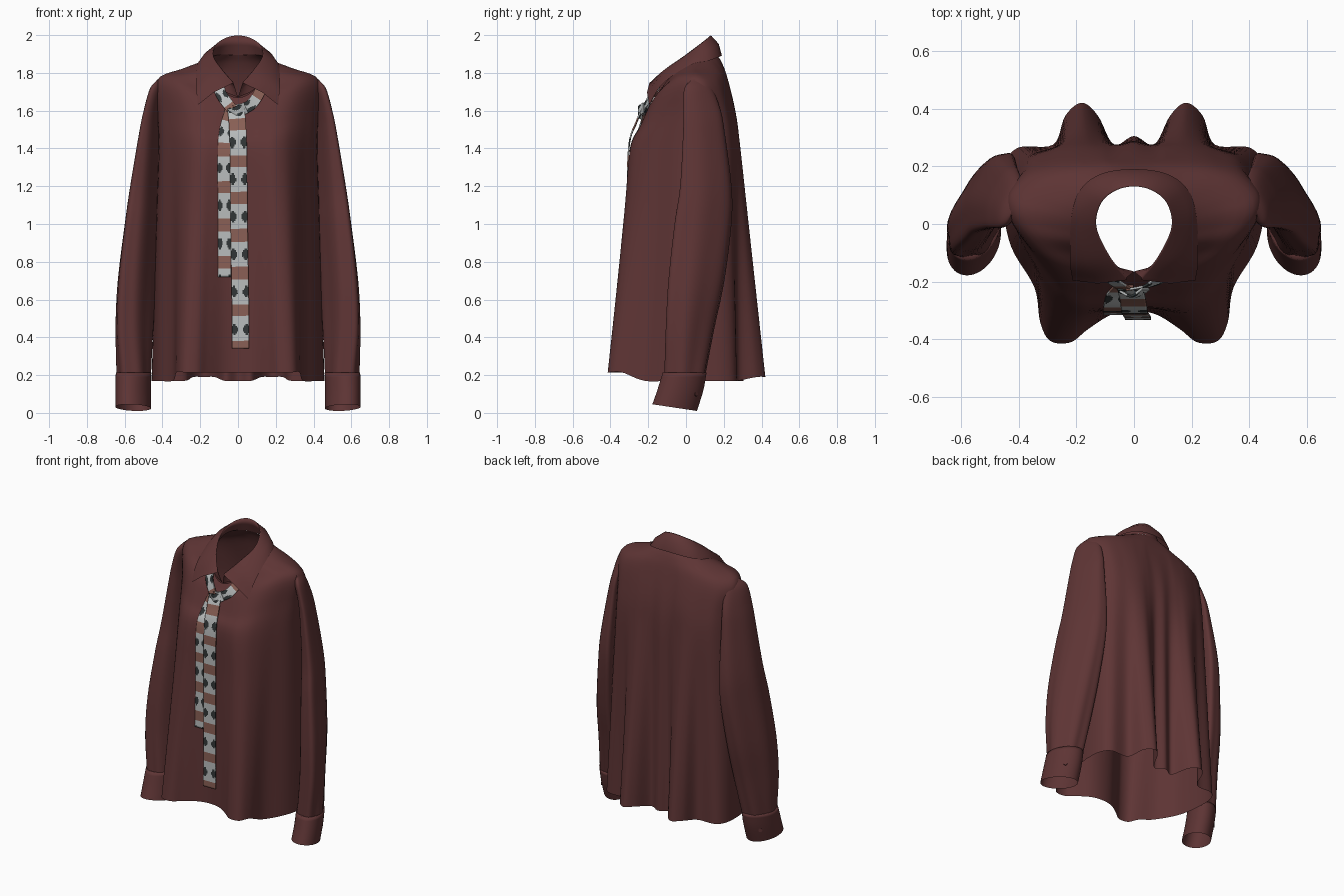
import bpy, bmesh, math
from mathutils import Vector as V

if "Cube" in bpy.data.objects:
    bpy.data.objects.remove(bpy.data.objects["Cube"])


def material(name, rgb):
    m = bpy.data.materials.new(name)
    m.diffuse_color = (*rgb, 1)
    m.use_nodes = True
    m.node_tree.nodes["Principled BSDF"].inputs["Base Color"].default_value = m.diffuse_color
    return m


MAROON = material("maroon_cloth", (0.112, 0.035, 0.035))
GREY = material("pale_grey", (0.48, 0.50, 0.50))
ROSE = material("dusty_brown", (0.25, 0.115, 0.09))
DARK = material("charcoal", (0.03, 0.036, 0.037))


def spline(pts, n, closed=False):
    """Catmull-Rom curve through points, n steps per span."""
    pts = [V(p) for p in pts]
    k, out = len(pts), []
    for i in range(k if closed else k - 1):
        if closed:
            a, b, c, d = (pts[(i + j) % k] for j in (-1, 0, 1, 2))
        else:
            b, c = pts[i], pts[i + 1]
            a = pts[i - 1] if i else 2 * b - c
            d = pts[i + 2] if i + 2 < k else 2 * c - b
        for s in range(n):
            t = s / n
            out.append(0.5 * (2 * b + (c - a) * t + (2 * a - 5 * b + 4 * c - d) * t * t
                              + (3 * b - a - 3 * c + d) * t ** 3))
    return out if closed else out + [pts[-1]]


def grid(name, rows, closed=False, mats=(MAROON,), rule=None, thick=0):
    """Skin a list of equal-length rows; rule(row, column) gives the material."""
    bm = bmesh.new()
    vs = [[bm.verts.new(p) for p in r] for r in rows]
    n = len(rows[0])
    for i in range(len(rows) - 1):
        for j in range(n if closed else n - 1):
            q = (j + 1) % n
            f = bm.faces.new((vs[i][j], vs[i][q], vs[i + 1][q], vs[i + 1][j]))
            f.smooth = True
            if rule:
                f.material_index = rule(i, j)
    bmesh.ops.recalc_face_normals(bm, faces=bm.faces)
    me = bpy.data.meshes.new(name)
    bm.to_mesh(me)
    bm.free()
    for m in mats:
        me.materials.append(m)
    ob = bpy.data.objects.new(name, me)
    bpy.context.collection.objects.link(ob)
    if thick:
        mod = ob.modifiers.new("thickness", "SOLIDIFY")
        mod.thickness, mod.offset = thick, 0
    return ob


def loft(rings, n):
    """Smooth rows running through matching rings."""
    cols = [spline(c, n) for c in zip(*rings)]
    return [list(r) for r in zip(*cols)]


def blend(a, b, t):
    return [V(p).lerp(V(q), t) for p, q in zip(a, b)]


def mirrored(half, closed=True):
    """Full outline from a half running front centre to back centre."""
    other = [(-p[0], p[1], p[2]) for p in half]
    return list(half) + other[-2:0:-1] if closed else list(half) + other[-2::-1]


# ---- shirt body: half outlines from front centre round to back centre
hem = [(0, -.30), (.08, -.315), (.16, -.365), (.22, -.41), (.29, -.405), (.325, -.34),
       (.345, -.22), (.425, -.08), (.455, .07), (.45, .20), (.40, .265), (.28, .275),
       (.238, .375), (.18, .42), (.125, .375), (.07, .275), (0, .305)]
chest = [(0, -.285), (.07, -.288), (.13, -.293), (.19, -.293), (.25, -.265), (.30, -.21),
         (.35, -.13), (.405, -.03), (.42, .08), (.41, .16), (.36, .23), (.28, .262),
         (.22, .282), (.17, .288), (.12, .282), (.06, .274), (0, .284)]
shoulder = [(0, -.20, 1.61), (.07, -.20, 1.61), (.13, -.198, 1.62), (.19, -.185, 1.64),
            (.25, -.155, 1.68), (.31, -.11, 1.72), (.37, -.05, 1.75), (.415, .01, 1.76),
            (.43, .06, 1.76), (.42, .11, 1.75), (.36, .165, 1.75), (.28, .195, 1.76),
            (.21, .21, 1.765), (.16, .215, 1.77), (.11, .22, 1.77), (.07, .22, 1.77),
            (0, .22, 1.77)]


def neckline(a):
    c = -math.cos(a)
    return .15 * math.sin(a), .165 * c, 1.85 + .1125 * c - .0675 * c * c


neck = [neckline(math.pi * i / 16) for i in range(17)]
levels = []
for t in (0, .25, .5, .75, 1):
    half = []
    for (hx, hy), (cx, cy) in zip(hem, chest):
        hz = .215 if hy < -.25 else .17 if hy < .33 else .19
        half.append((hx + (cx - hx) * t, hy + (cy - hy) * t, hz + (1.4 - hz) * t))
    levels.append(half)
arm = blend(levels[-1], shoulder, .5)
slope = blend(shoulder, neck, .5)
for i in range(17):
    if i > 9:
        arm[i].y += .012                 # fuller shoulder blades
    if i > 5:
        slope[i].z += .016               # straight shoulder slope
levels += [arm, shoulder, slope, neck]
grid("shirt_body", loft([spline(mirrored(r), 6, True) for r in levels], 5), True)

# ---- sleeves and cuffs: (x, y, z, half width, half depth)
sleeve = [(.415, .06, 1.765, .012, .03), (.425, .065, 1.715, .042, .075),
          (.447, .085, 1.6, .053, .10), (.463, .095, 1.48, .062, .112),
          (.49, .105, 1.2, .083, .138), (.507, .09, 1.0, .095, .153),
          (.535, .055, .7, .103, .15), (.548, .022, .45, .10, .13),
          (.552, -.005, .21, .088, .11)]
cuff = [(.552, -.005, .208, .074, .095), (.553, -.007, .213, .094, .116),
        (.555, -.03, .12, .094, .122), (.555, -.06, .028, .094, .118)]


def tube(specs, side, fold=0, tilt=0):
    """Elliptical rings, skewed so the back of the arm leans inward."""
    out = []
    for k, (x, y, z, rx, ry) in enumerate(specs):
        ring, skew = [], .35 if z > .4 else .2
        rx = math.sqrt(rx * rx - (skew * ry) ** 2)
        for i in range(48):
            a = math.tau * i / 48
            r = 1 + fold * k / len(specs) * math.cos(6 * a + .6)
            sy = math.sin(a) * ry * r
            ring.append((side * (x + math.cos(a) * rx * r - skew * sy), y + sy,
                         z - tilt * sy * (k == len(specs) - 1)))
        out.append(ring)
    return out


for side, label in ((1, "left"), (-1, "right")):
    grid(label + "_sleeve", loft(tube(sleeve, side, .06), 6), True)
    rings = tube(cuff, side, 0, .15)
    grid(label + "_cuff", [rings[0]] + loft(rings[1:], 4), True)
    bpy.ops.mesh.primitive_cylinder_add(vertices=16, radius=.012, depth=.01,
                                        location=(side * .598, .052, .1),
                                        rotation=(0, math.pi / 2, side * math.radians(50)))
    ob = bpy.context.object
    ob.name = label + "_cuff_button"
    ob.data.materials.append(MAROON)

# ---- collar: stand on the neckline, fold line and turned-down leaf
base = [neckline(math.pi * i / 5) for i in range(6)]
fold = [(.025, -.185, 1.75), (.085, -.11, 1.82), (.13, -.01, 1.89), (.115, .07, 1.95),
        (.065, .115, 1.985), (0, .13, 1.998)]
leaf = [(.213, -.195, 1.63), (.222, -.125, 1.74), (.217, .02, 1.842), (.185, .12, 1.865),
        (.11, .175, 1.885), (0, .19, 1.893)]
b, f, l = (spline(mirrored(r, False), 8) for r in (base, fold, leaf))
lip = [p + V((p.x * .05, p.y * .05, -.004)) for p in f]
mid = [p + V((p.x * .06, p.y * .06, .01)) for p in blend(lip, l, .5)]
grid("collar", [b, blend(b, f, .5), f, lip, mid, l])

# ---- patterned neck scarf
COLS, PERIOD = 14, .198


def strip(name, path, width, phase, gap):
    """Flat ribbon along a path with bands and dark motifs."""
    pts = spline(path, 24)
    dense = [pts[0]]
    for p, q in zip(pts, pts[1:]):
        n = max(1, round((q - p).length / .009))
        dense += [p.lerp(q, k / n) for k in range(1, n + 1)]
    rows, dist, s = [], [], 0
    for i, p in enumerate(dense):
        a, c = dense[max(i - 1, 0)], dense[min(i + 1, len(dense) - 1)]
        w = (c - a).cross(V((0, -1, 0))).normalized()
        rows.append([p - w * width * (j / COLS - .5) for j in range(COLS + 1)])
        s += (p - a).length if i else 0
        dist.append(s)

    def rule(i, j):
        d = s - (dist[i] + dist[i + 1]) / 2 - phase      # distance above the brown band
        d = (d + PERIOD / 2) % PERIOD - PERIOD / 2
        if abs(d) < .033:
            return 1
        h = PERIOD / 2 - abs(d)                          # height from motif centre
        u = abs((j + .5) / COLS - .5) * 2
        return 2 if u > gap and h < .034 * (1 - abs(u - .72) / .55) else 0
    grid(name, rows, False, (GREY, ROSE, DARK), rule, .008)


strip("scarf_long_end", [(-.012, -.226, 1.615), (-.004, -.262, 1.54), (.002, -.303, 1.4),
                         (.006, -.312, 1.0), (.012, -.322, .6), (.014, -.328, .34)],
      .09, .005, .3)
strip("scarf_short_end", [(-.035, -.215, 1.6), (-.062, -.248, 1.5), (-.072, -.295, 1.38),
                          (-.071, -.304, 1.0), (-.071, -.312, .72)], .07, .08, .35)
strip("scarf_loop_right", [(-.105, -.145, 1.735), (-.085, -.187, 1.68), (-.03, -.226, 1.605)],
      .058, .0, .3)
strip("scarf_loop_left", [(.13, -.14, 1.735), (.10, -.182, 1.672), (.055, -.212, 1.622),
                          (-.02, -.228, 1.6)], .058, .18, .3)
strip("scarf_knot", [(.04, -.225, 1.615), (.0, -.25, 1.595), (-.04, -.233, 1.58)],
      .06, .15, .3)
